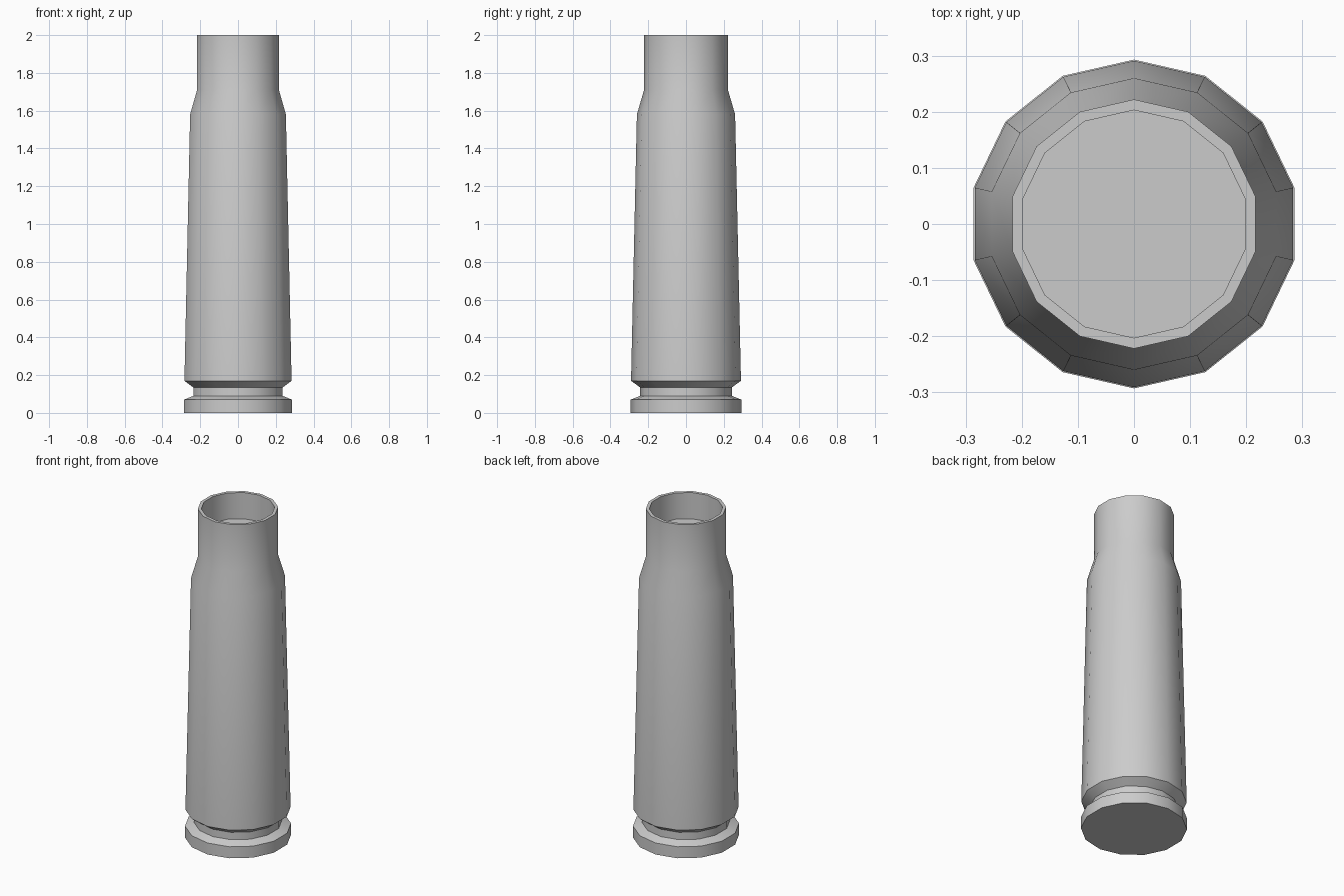
import bpy
import math
from mathutils import Vector

cube = bpy.data.objects.get("Cube")
if cube:
    bpy.data.objects.remove(cube, do_unlink=True)

SIDES = 14

metal = bpy.data.materials.new("plain grey")
metal.use_nodes = True
grey = (0.6, 0.6, 0.6, 1)
metal.diffuse_color = grey
metal.node_tree.nodes["Principled BSDF"].inputs["Base Color"].default_value = grey


def lathe(name, profile):
    """Turn a (radius, height) profile around z and cap both ends."""
    verts, faces = [], []
    for radius, z in profile:
        for i in range(SIDES):
            a = math.pi / 2 + math.tau * i / SIDES
            verts.append(Vector((radius * math.cos(a), radius * math.sin(a), z)))
    for ring in range(len(profile) - 1):
        for i in range(SIDES):
            j = (i + 1) % SIDES
            low, high = ring * SIDES, (ring + 1) * SIDES
            faces.append((low + i, low + j, high + j, high + i))
    faces.append(tuple(reversed(range(SIDES))))
    last = (len(profile) - 1) * SIDES
    faces.append(tuple(range(last, last + SIDES)))
    mesh = bpy.data.meshes.new(name)
    mesh.from_pydata(verts, [], faces)
    mesh.materials.append(metal)
    obj = bpy.data.objects.new(name, mesh)
    bpy.context.collection.objects.link(obj)
    bpy.ops.object.select_all(action="DESELECT")
    obj.select_set(True)
    bpy.context.view_layer.objects.active = obj
    bpy.ops.object.shade_smooth_by_angle(angle=math.radians(30))
    return obj


lathe("tapered_case", [
    (0.293, 0.0), (0.293, 0.07),        # base rim
    (0.243, 0.09), (0.243, 0.135),      # groove
    (0.291, 0.17), (0.26, 1.58),        # tapered body
    (0.222, 1.71), (0.222, 2.0),        # shoulder and neck
    (0.203, 2.0), (0.203, 1.84),        # mouth lip and recessed floor
])
